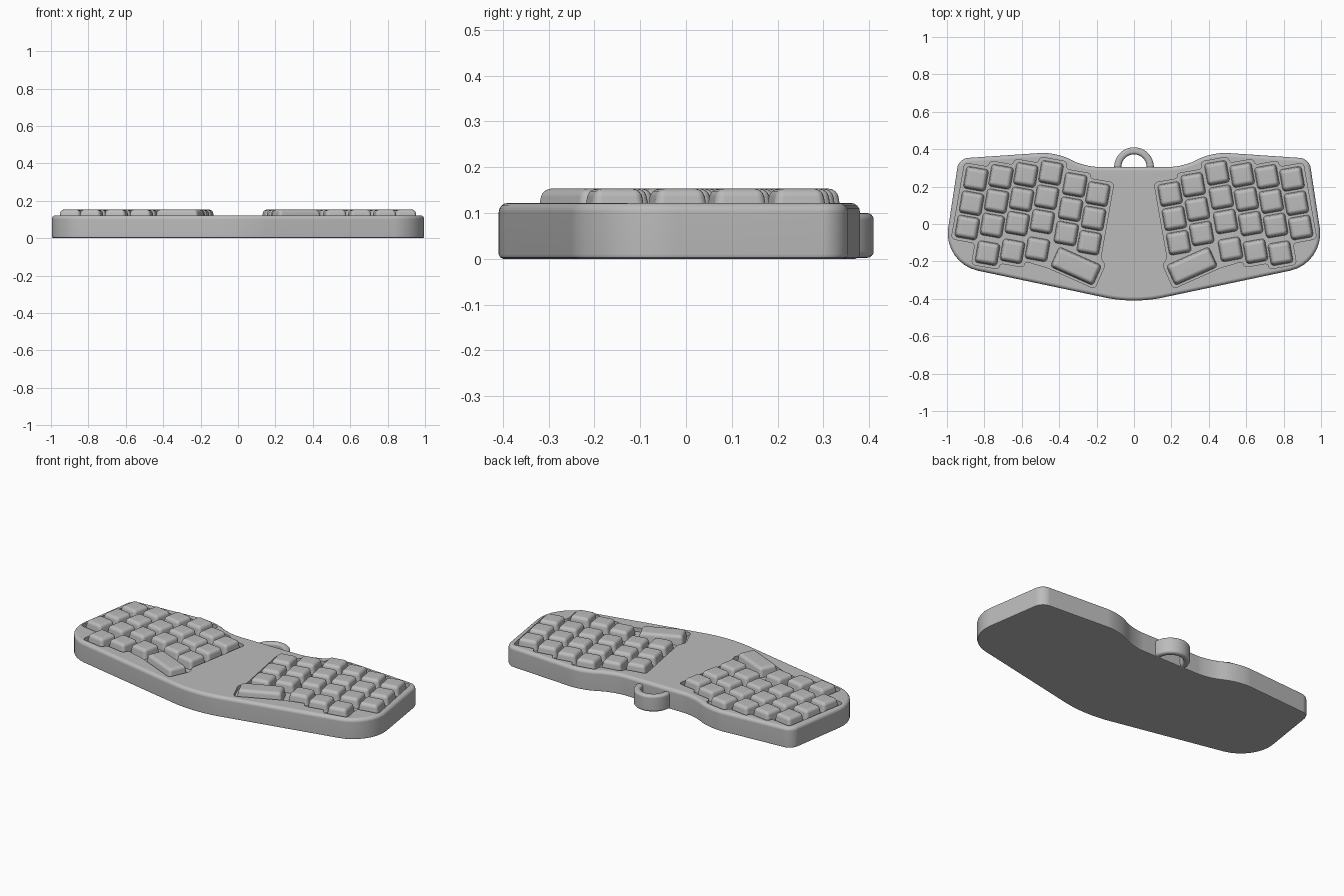
import bpy, bmesh, math
from mathutils import Vector, Matrix

if "Cube" in bpy.data.objects:
    bpy.data.objects.remove(bpy.data.objects["Cube"])

GREY = bpy.data.materials.new("plain grey")
GREY.use_nodes = True
GREY.diffuse_color = (0.5, 0.5, 0.5, 1)
GREY.node_tree.nodes["Principled BSDF"].inputs["Base Color"].default_value = (0.5, 0.5, 0.5, 1)

TILT = Matrix.Rotation(math.radians(10), 2)
THUMB_TILT = Matrix.Rotation(math.radians(24), 2)
THUMB_POS = Vector((0.31, -0.225))
FLOOR, TOP, KEY_TOP = 0.1, 0.122, 0.153


def rounded(corners, steps=8):
    """Round each corner (x, y, cut length) of a closed polygon."""
    pts = []
    n = len(corners)
    for i, (x, y, cut) in enumerate(corners):
        c = Vector((x, y))
        ends = []
        for j in (i - 1, (i + 1) % n):
            d = Vector(corners[j][:2]) - c
            ends.append(c + d.normalized() * min(cut, d.length * 0.48))
        a, b = ends
        h1, h2 = a.lerp(c, 0.55), b.lerp(c, 0.55)
        for k in range(steps + 1):
            t = k / steps
            s = 1 - t
            pts.append(a * s**3 + h1 * 3 * s * s * t + h2 * 3 * s * t * t + b * t**3)
    return pts


def prism(bm, pts, z0, z1):
    """Extrude a flat outline between two heights."""
    face = bm.faces.new([bm.verts.new((p.x, p.y, z0)) for p in pts])
    up = bmesh.ops.extrude_face_region(bm, geom=[face])["geom"]
    bmesh.ops.translate(bm, verts=[v for v in up if isinstance(v, bmesh.types.BMVert)],
                        vec=(0, 0, z1 - z0))
    bmesh.ops.recalc_face_normals(bm, faces=bm.faces[:])


def bevel_at(bm, z, width, segments):
    """Round the rim lying at one height."""
    rim = [e for e in bm.edges if all(abs(v.co.z - z) < 1e-5 for v in e.verts)]
    bmesh.ops.bevel(bm, geom=rim, offset=width, segments=segments, profile=0.5,
                    affect='EDGES', clamp_overlap=False)


def make_object(name, bm):
    mesh = bpy.data.meshes.new(name)
    bm.to_mesh(mesh)
    bm.free()
    mesh.materials.append(GREY)
    obj = bpy.data.objects.new(name, mesh)
    bpy.context.collection.objects.link(obj)
    return obj


def activate(obj):
    bpy.ops.object.select_all(action='DESELECT')
    obj.select_set(True)
    bpy.context.view_layer.objects.active = obj


def smooth(obj):
    activate(obj)
    bpy.ops.object.shade_smooth_by_angle(angle=math.radians(35))
    obj.modifiers.new("even_normals", 'WEIGHTED_NORMAL').keep_sharp = True


def mirror_x(obj):
    activate(obj)
    obj.modifiers.new("mirror", 'MIRROR').use_mirror_merge = False
    bpy.ops.object.modifier_apply(modifier="mirror")


# Key columns: top key position and key count, from inner to outer
columns = [(0.193, 0.16, 3), (0.316, 0.209, 3), (0.444, 0.273, 4),
           (0.578, 0.262, 4), (0.711, 0.252, 4), (0.845, 0.241, 3)]
PITCH = 0.132


def key_offset(row):
    return -PITCH * row - (0.018 if row == 3 else 0)


# Case body
half = [(0.26, 0.305, 0.07), (0.42, 0.385, 0.08), (0.937, 0.35, 0.05),
        (1.022, -0.21, 0.19), (0.08, -0.409, 0.07)]
outline = half + [(-x, y, c) for x, y, c in reversed(half)]
bm = bmesh.new()
prism(bm, rounded(outline), 0, TOP)
bevel_at(bm, TOP, 0.02, 4)
bevel_at(bm, 0, 0.01, 2)
body = make_object("case_body", bm)

# Stepped pocket around each key group, in the tilted frame of the columns
M = 0.074
cells = []
for x, y, count in columns:
    p = TILT.transposed() @ Vector((x, y))
    cells.append((p.x, p.y + M, p.y + key_offset(count - 1) - M))
upper = [(cells[0][0] - M, cells[0][1])]
lower = []
for a, b in zip(cells, cells[1:]):
    u = b[0] - M if b[1] > a[1] else a[0] + M
    upper += [(u, a[1]), (u, b[1])]
for a, b in zip(cells[2:], cells[3:]):
    u = b[0] - M if b[2] < a[2] else a[0] + M
    lower += [(u, a[2]), (u, b[2])]
end = cells[-1][0] + M
path = upper + [(end, cells[-1][1]), (end, cells[-1][2])] + lower[::-1]
path = [TILT @ Vector(p) for p in path]
path += [THUMB_POS + THUMB_TILT @ Vector(c) for c in ((0.14, -0.07), (-0.14, -0.07), (-0.14, 0.07))]
path.append(Vector(columns[0][:2]) + TILT @ Vector((-M, key_offset(2) - M)))
bm = bmesh.new()
prism(bm, rounded([(p.x, p.y, 0.02) for p in path], 4), FLOOR, TOP + 0.1)
cutter = make_object("pocket_cutter", bm)
cutter.hide_render = True
mirror_x(cutter)
activate(body)
cut = body.modifiers.new("pockets", 'BOOLEAN')
cut.operation, cut.solver, cut.object = 'DIFFERENCE', 'EXACT', cutter
bpy.ops.object.modifier_apply(modifier="pockets")
bpy.data.objects.remove(cutter)
smooth(body)


def add_key(bm, pos, rot, width, depth):
    """One tapered keycap with rounded edges."""
    key = bmesh.new()
    bmesh.ops.create_cube(key, size=1)
    for v in key.verts:
        inset = 0.016 if v.co.z > 0 else 0
        p = pos + rot @ Vector((math.copysign(width / 2 - inset / 2, v.co.x),
                                math.copysign(depth / 2 - inset / 2, v.co.y)))
        v.co = (p.x, p.y, KEY_TOP if v.co.z > 0 else FLOOR - 0.002)
    edges = [e for e in key.edges if any(v.co.z > FLOOR for v in e.verts)]
    bmesh.ops.bevel(key, geom=edges, offset=0.018, segments=4, profile=0.5, affect='EDGES')
    temp = bpy.data.meshes.new("temp")
    key.to_mesh(temp)
    key.free()
    bm.from_mesh(temp)
    bpy.data.meshes.remove(temp)


# Keycaps, one side mirrored to the other
bm = bmesh.new()
for x, y, count in columns:
    for row in range(count):
        add_key(bm, Vector((x, y)) + TILT @ Vector((0, key_offset(row))), TILT, 0.12, 0.12)
keys = make_object("finger_keys", bm)
bm = bmesh.new()
add_key(bm, THUMB_POS, THUMB_TILT, 0.25, 0.118)
thumbs = make_object("thumb_keys", bm)
for obj in (keys, thumbs):
    mirror_x(obj)
    smooth(obj)

# Carry loop at the back
bm = bmesh.new()
arc = [math.pi * i / 32 for i in range(33)]
loop = []
for radius, angles in ((0.106, arc), (0.068, arc[::-1])):
    pts = [Vector((radius * math.cos(a), 0.304 + radius * math.sin(a))) for a in angles]
    loop += [Vector((pts[0].x, 0.27))] + pts + [Vector((pts[-1].x, 0.27))]
prism(bm, loop, 0.002, 0.1)
for z in (0.1, 0.002):
    bevel_at(bm, z, 0.015, 4)
smooth(make_object("carry_loop", bm))
